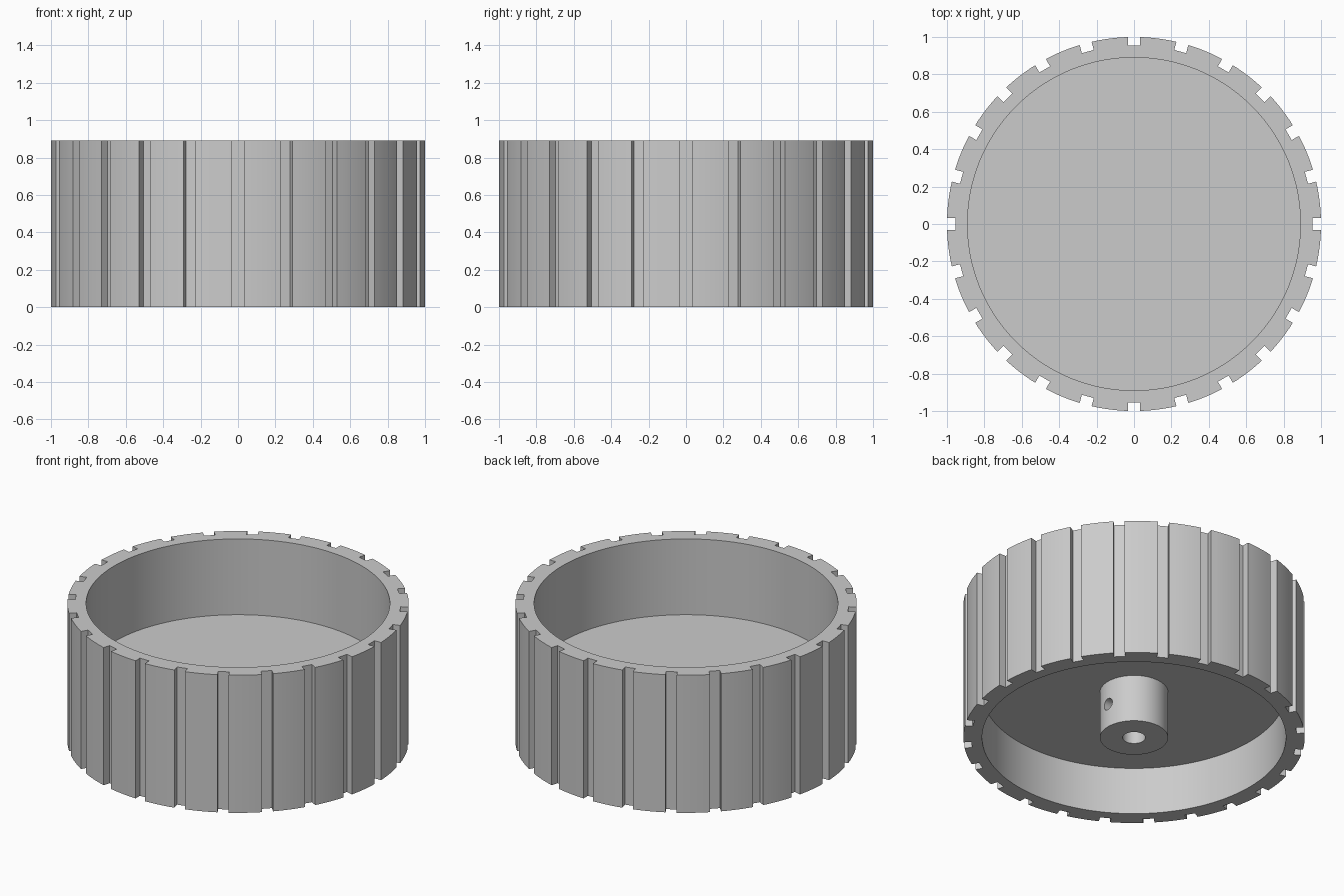
import bpy, bmesh
from math import sin, cos, pi, asin, radians

if "Cube" in bpy.data.objects:
    bpy.data.objects.remove(bpy.data.objects["Cube"], do_unlink=True)

HEIGHT, FLOOR_TOP, FLOOR_BOTTOM = 0.89, 0.40, 0.306
OUTER, GROOVE, INNER = 1.0, 0.955, 0.89
GROOVES, ARC_STEPS, HALF_SLOT = 24, 6, 0.033

grey = bpy.data.materials.new("light_grey")
grey.use_nodes = True
grey.diffuse_color = (0.6, 0.6, 0.6, 1)
grey.node_tree.nodes["Principled BSDF"].inputs["Base Color"].default_value = (0.6, 0.6, 0.6, 1)


def circle(radius, count, start=0.0):
    return [(radius * cos(start + 2 * pi * i / count),
             radius * sin(start + 2 * pi * i / count)) for i in range(count)]


def grooved_outline():
    """Rim outline with evenly spaced square-sided grooves."""
    pitch = 2 * pi / GROOVES
    edge = asin(HALF_SLOT / OUTER)
    points = []
    for g in range(GROOVES):
        a = g * pitch
        low = asin(HALF_SLOT / GROOVE)
        corners = [(GROOVE / cos(low) * cos(low), a - low), (GROOVE, a + low)]
        arc = [(OUTER, a + edge + (pitch - 2 * edge) * i / ARC_STEPS)
               for i in range(ARC_STEPS + 1)]
        points += [(r * cos(t), r * sin(t)) for r, t in corners + arc]
    return points


def loft(name, rings, cap=False):
    """Join a sequence of (outline, z) rings into one surface."""
    bm = bmesh.new()
    loops = [[bm.verts.new((x, y, z)) for x, y in pts] for pts, z in rings]
    pairs = list(zip(loops, loops[1:]))
    if cap:
        bm.faces.new(loops[0])
        bm.faces.new(loops[-1])
    else:
        pairs.append((loops[-1], loops[0]))
    for a, b in pairs:
        n = len(a)
        for i in range(n):
            j = (i + 1) % n
            bm.faces.new((a[i], a[j], b[j], b[i]))
    bmesh.ops.recalc_face_normals(bm, faces=bm.faces)
    mesh = bpy.data.meshes.new(name)
    bm.to_mesh(mesh)
    bm.free()
    mesh.materials.append(grey)
    obj = bpy.data.objects.new(name, mesh)
    bpy.context.collection.objects.link(obj)
    return obj


def smooth(obj):
    bpy.ops.object.select_all(action="DESELECT")
    obj.select_set(True)
    bpy.context.view_layer.objects.active = obj
    bpy.ops.object.shade_smooth_by_angle(angle=radians(25))


# Grooved rim with the web floor between its two recesses
outline = grooved_outline()
step = 2 * pi / len(outline)
bore_wall = circle(INNER, len(outline), -step / 2)
rim = loft("grooved_rim", [
    (bore_wall, FLOOR_TOP), (bore_wall, HEIGHT), (outline, HEIGHT),
    (outline, 0), (bore_wall, 0), (bore_wall, FLOOR_BOTTOM)], cap=True)
smooth(rim)

# Hub tube under the floor, with a shaft bore
outside, bore = circle(0.2, 64), circle(0.067, 64)
hub = loft("hub", [(outside, 0), (outside, FLOOR_BOTTOM + 0.02),
                   (bore, FLOOR_BOTTOM + 0.02), (bore, 0)])

# Set screw hole through one side of the hub
bpy.ops.mesh.primitive_cylinder_add(vertices=32, radius=0.037, depth=0.25,
                                    location=(0.145, 0, 0.153),
                                    rotation=(0, pi / 2, 0))
cutter = bpy.context.object
cutter.name = "set_screw_cutter"
cutter.data.materials.append(grey)
cut = hub.modifiers.new("set_screw_hole", "BOOLEAN")
cut.operation = "DIFFERENCE"
cut.solver = "EXACT"
cut.object = cutter
bpy.ops.object.select_all(action="DESELECT")
hub.select_set(True)
bpy.context.view_layer.objects.active = hub
bpy.ops.object.modifier_apply(modifier=cut.name)
bpy.data.objects.remove(cutter, do_unlink=True)
smooth(hub)
